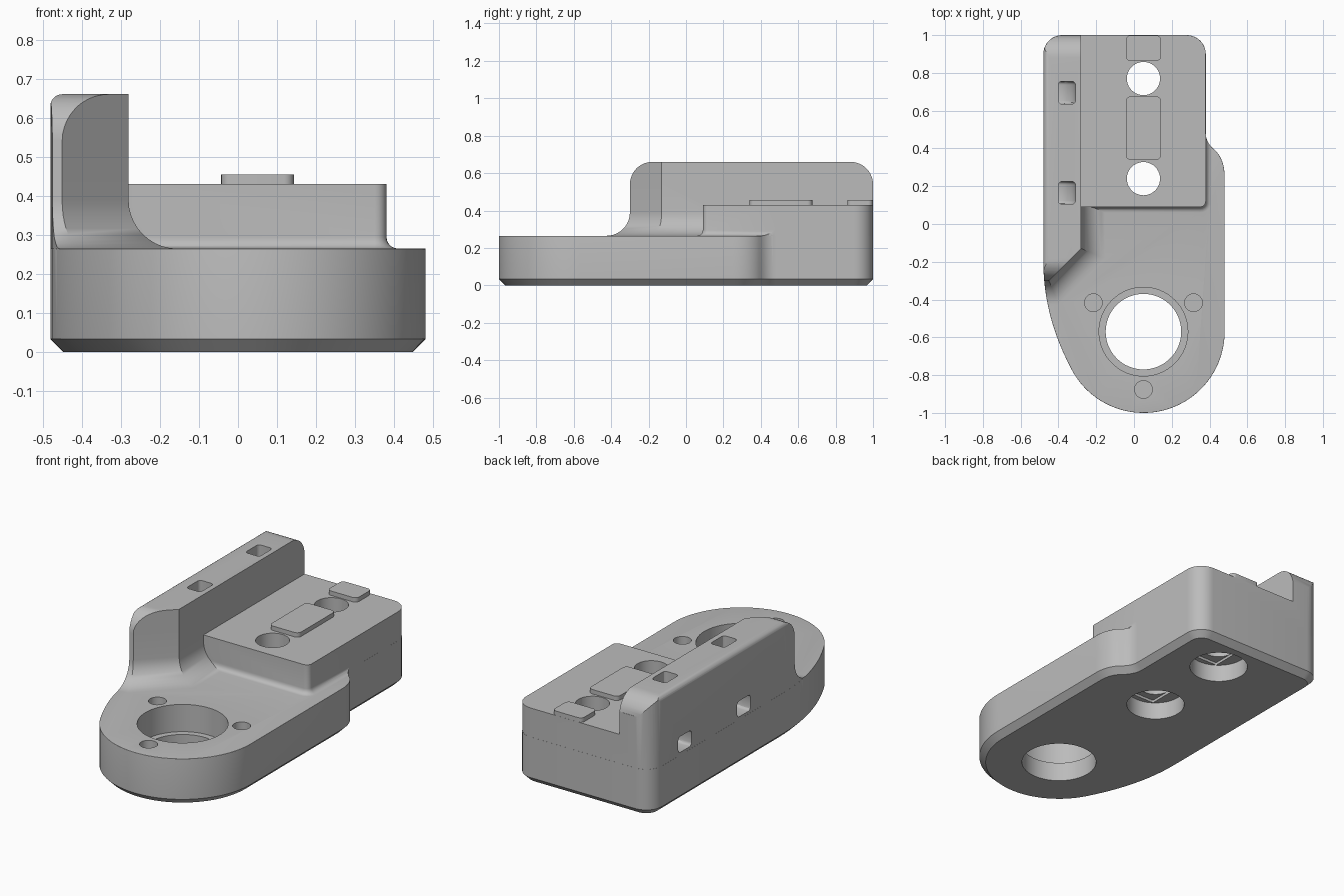
import bpy, bmesh
from math import sin, cos, pi, radians, sqrt

cube = bpy.data.objects.get("Cube")
if cube:
    bpy.data.objects.remove(cube, do_unlink=True)

GREY = (0.5, 0.5, 0.5, 1)
mat = bpy.data.materials.new("plain grey")
mat.use_nodes = True
mat.diffuse_color = GREY
mat.node_tree.nodes["Principled BSDF"].inputs["Base Color"].default_value = GREY


def arc(cx, cy, r, a0, a1, n):
    angles = [radians(a0 + (a1 - a0) * i / n) for i in range(n + 1)]
    return [(cx + r * cos(a), cy + r * sin(a)) for a in angles]


def bezier(a, b, c, n=12):
    """Inner points of a quadratic curve, leaving out both ends."""
    ts = [i / n for i in range(1, n)]
    return [tuple(p * (1 - t) ** 2 + 2 * q * t * (1 - t) + r * t * t
                  for p, q, r in zip(a, b, c)) for t in ts]


def loft(name, sections, bevel=None):
    """Closed solid through equal-length rings of 3D points."""
    bm = bmesh.new()
    rings = [[bm.verts.new(p) for p in s] for s in sections]
    n = len(rings[0])
    for lo, hi in zip(rings, rings[1:]):
        for i in range(n):
            j = (i + 1) % n
            bm.faces.new((lo[i], lo[j], hi[j], hi[i]))
    bm.faces.new(rings[0][::-1])
    bm.faces.new(rings[-1])
    bmesh.ops.recalc_face_normals(bm, faces=bm.faces[:])
    for rule, width, segs in bevel or []:
        edges = [e for e in bm.edges if rule((e.verts[0].co + e.verts[1].co) / 2, e)]
        bmesh.ops.bevel(bm, geom=edges, offset=width, segments=segs,
                        profile=0.5, affect='EDGES', clamp_overlap=True)
    mesh = bpy.data.meshes.new(name)
    bm.to_mesh(mesh)
    bm.free()
    mesh.materials.append(mat)
    obj = bpy.data.objects.new(name, mesh)
    bpy.context.collection.objects.link(obj)
    return obj


def prism(name, outline, z0, z1, bevel=None):
    return loft(name, [[(x, y, z) for x, y in outline] for z in (z0, z1)], bevel)


def boolean(target, tool, operation):
    """Combine two solids and drop the tool."""
    mod = target.modifiers.new(operation, 'BOOLEAN')
    mod.operation, mod.object, mod.solver = operation, tool, 'EXACT'
    bpy.context.view_layer.objects.active = target
    bpy.ops.object.modifier_apply(modifier=mod.name)
    bpy.data.objects.remove(tool, do_unlink=True)


def rounded_rect(x0, x1, y0, y1, r):
    return (arc(x1 - r, y1 - r, r, 0, 90, 5) + arc(x0 + r, y1 - r, r, 90, 180, 5)
            + arc(x0 + r, y0 + r, r, 180, 270, 5) + arc(x1 - r, y0 + r, r, 270, 360, 5))


TOP, DECK, HIGH = 0.265, 0.43, 0.66
BX, BY = 0.05, -0.57          # bore centre

# Footprint, counter-clockwise from the left side
nose = arc(BX, BY, 0.43, 208, 360, 40)
outline = ([(-0.48, -0.2)] + bezier((-0.48, -0.2), (-0.48, -0.49), nose[0]) + nose
           + [(0.48, 0.25)] + bezier((0.48, 0.25), (0.48, 0.34), (0.43, 0.39), 8)
           + [(0.43, 0.39)] + bezier((0.43, 0.39), (0.38, 0.43), (0.38, 0.48), 8)
           + [(0.38, 0.48)] + arc(0.28, 0.9, 0.1, 0, 90, 10)
           + arc(-0.38, 0.9, 0.1, 90, 180, 10))

# Base plate: chamfered underneath, rounded along its exposed top rim
body = prism("bracket_body", outline, 0, TOP, [
    (lambda m, e: m.z < 0.001 and len(e.link_faces) == 2, 0.034, 1),
    (lambda m, e: m.z > TOP - 0.001 and m.y < 0.45
        and not (m.x < -0.38 and m.y > -0.4), 0.034, 5)])


# Side wall: flared foot, slanted front, rounded top corners
def wall_ring(z, o):
    def inset(r):
        d = max(0, z - (HIGH - r))
        return r - sqrt(max(0, r * r - d * d))
    left = -0.6 if z < HIGH - 0.03 else -0.48 + inset(0.03)
    back = 1 - inset(0.12) if z > HIGH - 0.12 else 1.1
    front = -0.30 - o + inset(0.12)
    knee = front - 0.15 + 1.414 * o
    return [(left, front, z), (knee, front, z), (-0.28 + o, -0.13 - 0.414 * o, z),
            (-0.28 + o, back, z), (left, back, z)]


FOOT = 0.125
rings = [wall_ring(0.1, 0), wall_ring(TOP - 0.006, 0)]
for i in range(11):
    a = pi / 2 * i / 10
    rings.append(wall_ring(TOP + FOOT * (1 - cos(a)), FOOT * (1 - sin(a))))
for i in range(11):
    rings.append(wall_ring(HIGH - 0.12 + 0.12 * sin(pi / 2 * i / 10), 0))
for z in (HIGH - 0.03, HIGH - 0.02, HIGH - 0.01):
    rings.append(wall_ring(z, 0))
rings.sort(key=lambda r: r[0][2])
wall = loft("wall", rings)


# Mounting block with a small fillet around its foot
def block_ring(z, o):
    corner = arc(0.35, 0.12, 0.03 + o, 270, 360, 5)
    return [(x, y, z) for x, y in [(-0.4, 0.09 - o)] + corner + [(0.38 + o, 1.1), (-0.4, 1.1)]]


rings = [block_ring(0.1, 0), block_ring(TOP - 0.006, 0)]
for i in range(6):
    a = pi / 2 * i / 5
    rings.append(block_ring(TOP + 0.03 * (1 - cos(a)), 0.03 * (1 - sin(a))))
rings.append(block_ring(DECK, 0))
block = loft("block", rings)

# Trim the raised parts to the footprint, then fuse everything
trim = [(x * 0.999, y * 0.9995) for x, y in outline]
boolean(wall, block, 'UNION')
boolean(wall, prism("trim", trim, 0.05, 0.8), 'INTERSECT')
boolean(body, wall, 'UNION')


def drill(x, y, r, z0, z1, n=48):
    boolean(body, prism("drill", arc(x, y, r, 0, 360 - 360 / n, n - 1), z0, z1), 'DIFFERENCE')


# Main bore with its ledge, and three blind screw holes
drill(BX, BY, 0.2, -0.1, 0.4, 64)
drill(BX, BY, 0.235, 0.11, 0.4, 64)
for a in (30, 150, 270):
    drill(BX + 0.306 * cos(radians(a)), BY + 0.306 * sin(radians(a)), 0.047, 0.08, 0.4, 24)

# Bolt holes, counterbored underneath with a stepped roof
for y in (0.24, 0.77):
    drill(BX, y, 0.088, -0.1, 0.6, 40)
    drill(BX, y, 0.155, -0.1, 0.1)
    step = rounded_rect(BX - 0.088, BX + 0.088, y - 0.126, y + 0.126, 0.005)
    boolean(body, prism("step", step, 0.05, 0.115), 'DIFFERENCE')

# Curved tie channels from the wall top to its outer side
elbow = ([(-0.31, 0.8)] + arc(-0.43, 0.4, 0.12, 0, -90, 8) + [(-0.6, 0.28), (-0.6, 0.37)]
         + arc(-0.43, 0.4, 0.03, -90, 0, 8) + [(-0.4, 0.8)])
for y in (0.165, 0.695):
    sides = [[(x, y + s * 0.06, z) for x, z in elbow] for s in (-1, 1)]
    channel = loft("channel", sides,
                   [(lambda m, e, y=y: abs(m.y - y) > 0.05, 0.018, 3)])
    boolean(body, channel, 'DIFFERENCE')

# Locating keys on the deck
keys = [prism("middle_key", rounded_rect(-0.043, 0.143, 0.34, 0.675, 0.025), DECK - 0.002, 0.455),
        prism("rear_key", rounded_rect(-0.043, 0.143, 0.863, 0.999, 0.025), DECK - 0.002, 0.455)]

# Smooth curved faces, keep edges crisp
bpy.ops.object.select_all(action='DESELECT')
for obj in [body] + keys:
    obj.select_set(True)
bpy.context.view_layer.objects.active = body
bpy.ops.object.shade_smooth_by_angle(angle=radians(30))
